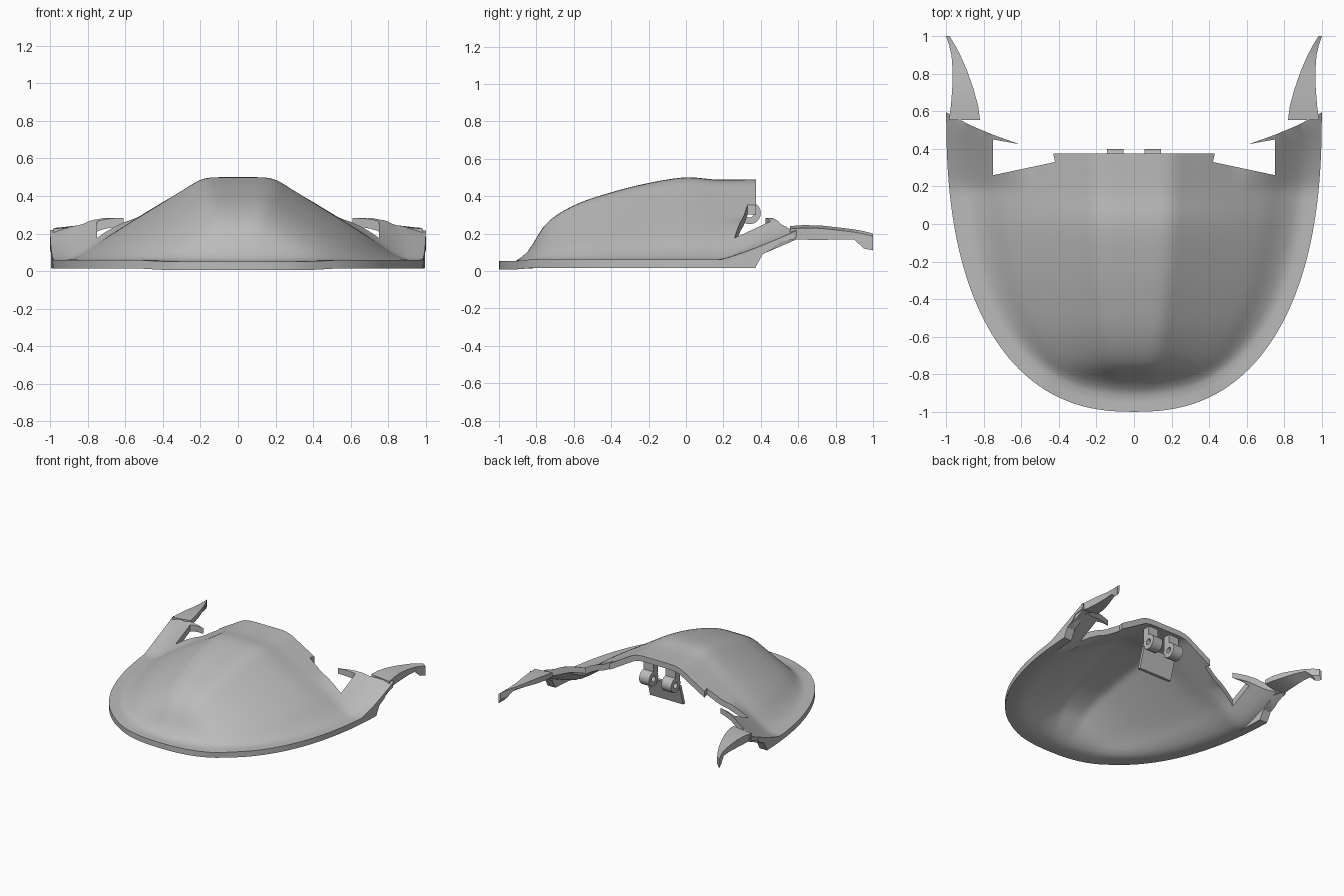
import bpy, bmesh, math

cube = bpy.data.objects.get("Cube")
if cube:
    bpy.data.objects.remove(cube, do_unlink=True)

grey = bpy.data.materials.new("plain_grey")
grey.use_nodes = True
COLOUR = (0.5, 0.5, 0.5, 1)
grey.diffuse_color = COLOUR
grey.node_tree.nodes["Principled BSDF"].inputs["Base Color"].default_value = COLOUR

POWER = 2.4          # roundness of the rim outline
BACK, DEPTH = 0.6, 1.6
FLANGE = 0.944       # inner edge of the flat rim, as a share of the outline


def add_object(name, verts, faces):
    mesh = bpy.data.meshes.new(name)
    mesh.from_pydata(verts, [], faces)
    bm = bmesh.new()
    bm.from_mesh(mesh)
    bmesh.ops.recalc_face_normals(bm, faces=bm.faces)
    bm.to_mesh(mesh)
    bm.free()
    mesh.materials.append(grey)
    obj = bpy.data.objects.new(name, mesh)
    bpy.context.collection.objects.link(obj)
    return obj


def smooth(obj, degrees=35):
    bpy.ops.object.select_all(action='DESELECT')
    obj.select_set(True)
    bpy.context.view_layer.objects.active = obj
    bpy.ops.object.shade_smooth_by_angle(angle=math.radians(degrees))


def curve(points, x):
    """Smooth curve through a few points, held flat beyond its ends."""
    if x <= points[0][0]:
        return points[0][1]
    if x >= points[-1][0]:
        return points[-1][1]
    i = max(k for k in range(len(points) - 1) if points[k][0] <= x)

    def slope(k):
        a, b = points[max(k - 1, 0)], points[min(k + 1, len(points) - 1)]
        return (b[1] - a[1]) / (b[0] - a[0])
    (x0, z0), (x1, z1) = points[i], points[i + 1]
    w = x1 - x0
    t = (x - x0) / w
    return ((2*t**3 - 3*t*t + 1) * z0 + (t**3 - 2*t*t + t) * w * slope(i)
            + (3*t*t - 2*t**3) * z1 + (t**3 - t*t) * w * slope(i + 1))


def clamp(v):
    return min(max(v, 0), 1)


CENTRE = [(-0.92, 0.06), (-0.85, 0.1), (-0.75, 0.25), (-0.6, 0.35), (-0.4, 0.42),
          (-0.2, 0.47), (0, 0.5), (0.17, 0.488), (0.37, 0.49)]
SECTION = [(0, 1), (0.16, 0.995), (0.23, 0.96), (0.32, 0.85), (0.43, 0.71),
           (0.54, 0.57), (0.65, 0.43), (0.76, 0.28), (0.87, 0.11), (0.95, 0.02), (1, 0)]
WING = [(0.6, 0.285), (0.75, 0.285), (0.85, 0.255), (1, 0.22)]


def height(x, y):
    x = abs(x)
    d = (BACK - y) / (DEPTH * FLANGE)
    half = FLANGE * max(1 - max(d, 0) ** POWER, 0) ** (1 / POWER)
    z = 0.06 - 0.008 * clamp((-0.84 - y) / 0.08)
    if half > 0.001:
        z += (curve(CENTRE, y) - 0.06) * curve(SECTION, x / half)
    # rear corners sweep upward
    edge = 0.43 + (x - 0.61) * 0.43
    k = clamp((y - 0.18) / (edge - 0.18)) ** 1.2 * clamp((x - 0.5) / 0.1)
    return z + (curve(WING, x) - z) * k


# Domed shell: rings of a half superellipse
RAYS, RINGS = 128, 48
verts, faces = [], []
radii = [0.1 + (FLANGE - 0.1) * i / (RINGS - 3) for i in range(RINGS - 2)] + [0.97, 1]
for r in radii:
    for j in range(RAYS + 1):
        a = math.pi * j / RAYS
        c, s = math.cos(a), math.sin(a)
        x = r * math.copysign(abs(c) ** (2 / POWER), c)
        y = BACK - r * DEPTH * max(s, 0) ** (2 / POWER)
        verts.append((x, y, height(x, y)))
for i in range(RINGS - 1):
    for j in range(RAYS):
        k = i * (RAYS + 1) + j
        faces.append((k, k + 1, k + RAYS + 2, k + RAYS + 1))
shell = add_object("shell", verts, faces)
if shell.data.polygons[len(faces) // 2].normal.z < 0:
    shell.data.flip_normals()
solid = shell.modifiers.new("thickness", 'SOLIDIFY')
solid.thickness, solid.offset = 0.045, -1

# Cutter for the rear opening, notches and pointed corners
side = [(0.43, 0.375), (0.42, 0.33), (0.75, 0.26), (0.75, 0.45), (0.61, 0.425),
        (0.75, 0.475), (0.87, 0.525), (1.02, 0.605), (1.02, 0.8)]
plan = side + [(-x, y) for x, y in reversed(side)]
n = len(plan)
cutter = add_object("rear_cutter",
                    [(x, y, z) for z in (-0.3, 0.9) for x, y in plan],
                    [tuple(range(n)), tuple(range(n, 2 * n))]
                    + [(i, (i + 1) % n, (i + 1) % n + n, i + n) for i in range(n)])
cutter.hide_render = True
cut = shell.modifiers.new("rear_cut", 'BOOLEAN')
cut.operation, cut.object, cut.solver = 'DIFFERENCE', cutter, 'EXACT'
bpy.ops.object.select_all(action='DESELECT')
bpy.context.view_layer.objects.active = shell
shell.select_set(True)
for name in ("thickness", "rear_cut"):
    bpy.ops.object.modifier_apply(modifier=name)
bpy.data.objects.remove(cutter, do_unlink=True)
smooth(shell)


def loft(name, sections):
    """Closed solid through four-cornered sections."""
    v = [p for s in sections for p in s]
    f = [(0, 1, 2, 3), tuple(len(v) - 4 + i for i in range(4))]
    for b in range(0, len(v) - 4, 4):
        f += [(b + i, b + (i + 1) % 4, b + 4 + (i + 1) % 4, b + 4 + i) for i in range(4)]
    return add_object(name, v, f)


def box(name, x0, x1, y0, y1, z0, z1, lean=0):
    return loft(name, [[(x0, y0 + d, z), (x1, y0 + d, z), (x1, y1 + d, z), (x0, y1 + d, z)]
                       for z, d in ((z0, 0), (z1, lean))])


# Horn stations: y, inner x, outer x, top z, bottom z
HORN = [(0.555, 0.82, 0.985, 0.24, 0.17), (0.63, 0.83, 0.975, 0.245, 0.167),
        (0.72, 0.855, 0.968, 0.243, 0.166), (0.82, 0.89, 0.966, 0.232, 0.168),
        (0.9, 0.925, 0.972, 0.222, 0.168), (0.95, 0.952, 0.984, 0.213, 0.12),
        (1.0, 0.982, 1.0, 0.2, 0.11)]

for label, m in (("left", 1), ("right", -1)):
    # Backward horn
    smooth(loft(label + "_horn", [
        [(m * a, y, zb + 0.035), (m * b, y, zb), (m * b, y, zt - 0.015), (m * a, y, zt)]
        for y, a, b, zt, zb in HORN]))

    # Deeper rim wall below the rising corner
    wall = []
    for y, zb in ((0.12, 0.015), (0.2, 0.015), (0.28, 0.015), (0.37, 0.016),
                  (0.41, 0.09), (0.47, 0.12), (0.5, 0.155), (0.58, 0.17)):
        out = (1 - ((BACK - y) / DEPTH) ** POWER) ** (1 / POWER) - 0.001
        a = out - 0.07
        wall.append([(m * a, y, zb), (m * out, y, zb),
                     (m * out, y, height(out, y) - 0.006),
                     (m * a, y, height(a, y) - 0.012)])
    smooth(loft(label + "_rim_wall", wall))

    # Hinge knuckle with an open bore
    SIDES = 24
    v, f = [], []
    for x, r in ((0.055, 0.024), (0.055, 0.06), (0.145, 0.06), (0.145, 0.024)):
        for i in range(SIDES):
            a = math.tau * i / SIDES
            v.append((m * x, 0.34 + r * math.cos(a), 0.31 + r * math.sin(a)))
    for k in range(4):
        for i in range(SIDES):
            j, q = (i + 1) % SIDES, (k + 1) % 4
            f.append((k * SIDES + i, k * SIDES + j, q * SIDES + j, q * SIDES + i))
    smooth(add_object(label + "_hinge_knuckle", v, f))
    lo, hi = sorted((m * 0.055, m * 0.145))
    box(label + "_hinge_mount", lo, hi, 0.285, 0.345, 0.34, 0.46)

# Plate hanging below the hinge
box("hinge_plate", -0.15, 0.15, 0.225, 0.25, 0.12, 0.29, lean=0.05)
